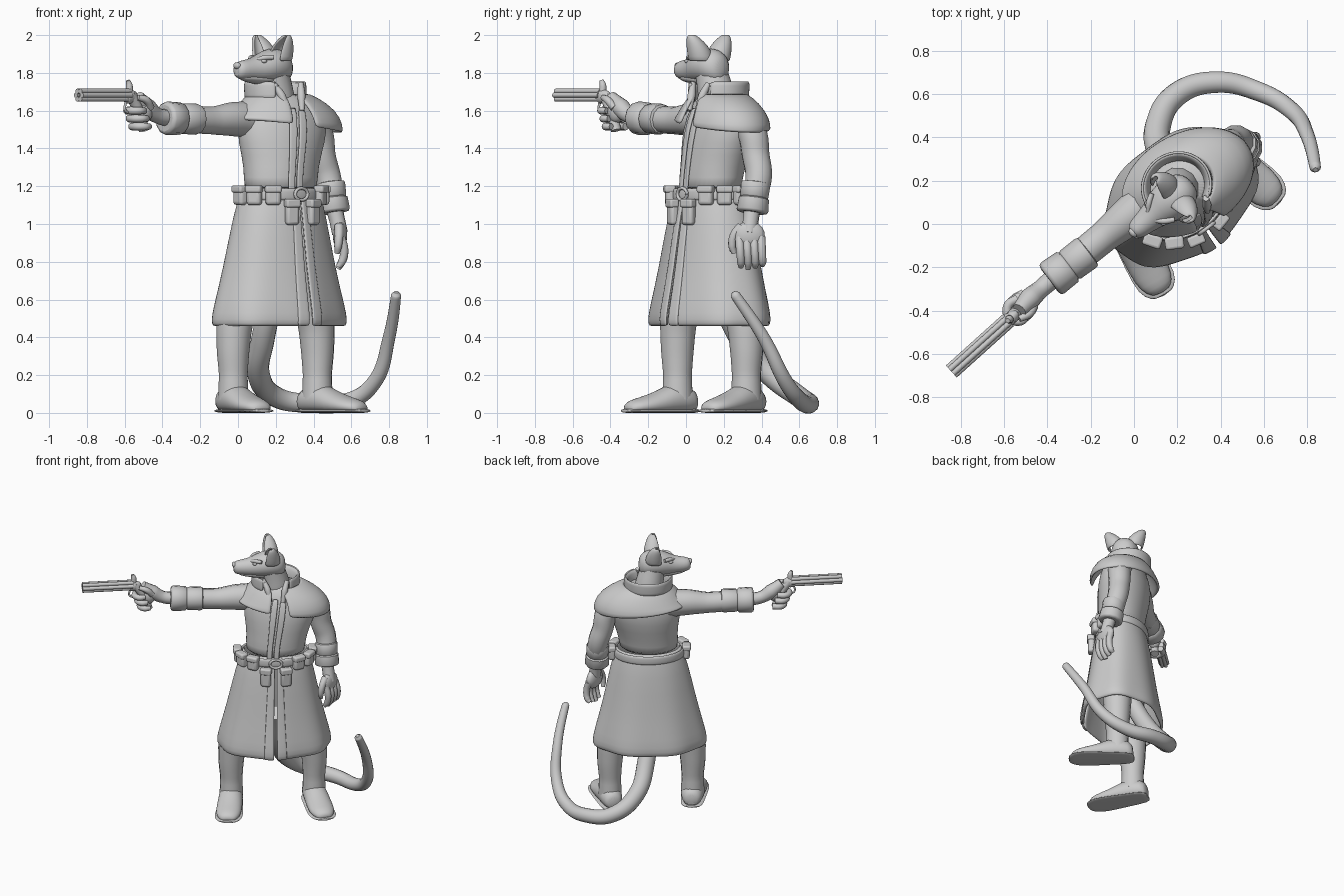
import bpy, math
from math import sin, cos, pi, radians
from mathutils import Matrix, Vector

if "Cube" in bpy.data.objects:
    bpy.data.objects.remove(bpy.data.objects["Cube"])

grey = bpy.data.materials.new("plain_grey")
grey.use_nodes = True
grey.diffuse_color = (0.6, 0.6, 0.6, 1)
grey.node_tree.nodes["Principled BSDF"].inputs["Base Color"].default_value = (0.6, 0.6, 0.6, 1)


def frame(x, y, z, degrees):
    """Local axes: x forward, y to the left, z up."""
    return Matrix.Translation((x, y, z)) @ Matrix.Rotation(radians(degrees), 4, 'Z')


BODY = frame(0.2, 0.115, 0, -53)
CHEST = frame(0.2, 0.115, 0, -61)
HEAD = frame(0.18, 0.12, 0, 221)
GUN = frame(-0.52, -0.39, 1.585, 222)


def finish(ob, smooth=50):
    bpy.ops.object.select_all(action='DESELECT')
    ob.select_set(True)
    bpy.context.view_layer.objects.active = ob
    if ob.type == 'CURVE':
        bpy.ops.object.convert(target='MESH')
        ob = bpy.context.object
    ob.data.materials.clear()
    ob.data.materials.append(grey)
    bpy.ops.object.shade_smooth_by_angle(angle=radians(smooth))
    return ob


def loft(name, rings, mat, closed=True, caps=False, thick=0):
    n = len(rings[0])
    faces = []
    for r in range(len(rings) - 1):
        for i in range(n if closed else n - 1):
            j = (i + 1) % n
            faces.append((r * n + i, r * n + j, r * n + n + j, r * n + n + i))
    if caps:
        faces += [tuple(reversed(range(n))), tuple(range((len(rings) - 1) * n, len(rings) * n))]
    me = bpy.data.meshes.new(name)
    me.from_pydata([p for ring in rings for p in ring], [], faces)
    ob = bpy.data.objects.new(name, me)
    bpy.context.collection.objects.link(ob)
    ob.matrix_world = mat
    if thick:
        cloth = ob.modifiers.new("cloth", 'SOLIDIFY')
        cloth.thickness, cloth.offset = thick, 0
    soft = ob.modifiers.new("round", 'SUBSURF')
    soft.levels = soft.render_levels = 1
    return finish(ob, 60)


def band(name, rows, mat=BODY, start=0, end=2 * pi, folds=0, lift=0, n=40, **kw):
    """Upright shell; rows hold z, centre forward, centre left, depth, width."""
    full = end - start > 6.28
    rings = []
    for k, (z, cx, cy, rx, ry) in enumerate(rows):
        ring = []
        for i in range(n):
            a = start + (end - start) * i / (n if full else n - 1)
            f = 1 + folds * k * cos(7 * a)
            ring.append((cx + rx * f * cos(a), cy + ry * f * sin(a), z - lift * sin(a) * (k == 0)))
        rings.append(ring)
    return loft(name, rings, mat, closed=full, **kw)


def long_loft(name, rows, mat, floor=-9, n=20, **kw):
    """Lying body; rows hold forward, z, half width, half height."""
    rings = [[(x, w * cos(t), max(floor, z + h * sin(t)))
              for t in [2 * pi * i / n for i in range(n)]] for x, z, w, h in rows]
    return loft(name, rings, mat, caps=True, **kw)


def tube(name, pts, mat=None, poly=False, res=4, detail=6):
    """Round limb through points of x, y, z, radius."""
    cu = bpy.data.curves.new(name, 'CURVE')
    cu.dimensions = '3D'
    cu.bevel_depth, cu.bevel_resolution = 1, res
    cu.resolution_u, cu.use_fill_caps = detail, True
    sp = cu.splines.new('POLY' if poly else 'BEZIER')
    seq = sp.points if poly else sp.bezier_points
    seq.add(len(pts) - 1)
    for p, (x, y, z, r) in zip(seq, pts):
        p.co = (x, y, z, 1) if poly else (x, y, z)
        p.radius = r
        if not poly:
            p.handle_left_type = p.handle_right_type = 'AUTO'
    ob = bpy.data.objects.new(name, cu)
    bpy.context.collection.objects.link(ob)
    ob.matrix_world = mat or Matrix()
    return finish(ob)


def ball(name, loc, size, mat):
    bpy.ops.mesh.primitive_uv_sphere_add(segments=20, ring_count=12, radius=1)
    ob = bpy.context.object
    ob.name = name
    ob.matrix_world = mat @ Matrix.Translation(loc) @ Matrix.Diagonal((*size, 1))
    return finish(ob)


def box(name, loc, size, mat, bevel=0.012):
    bpy.ops.mesh.primitive_cube_add(size=1)
    ob = bpy.context.object
    ob.name = name
    ob.data.transform(Matrix.Diagonal((*size, 1)))
    ob.matrix_world = mat @ Matrix.Translation(loc)
    mod = ob.modifiers.new("soft", 'BEVEL')
    mod.width, mod.segments = bevel, 3
    return finish(ob)


def cuff(name, a, b, r):
    """Turned-back sleeve end with a rolled rim."""
    a, b = Vector(a), Vector(b)
    steps = [(0, .8), (.02, .95), (.08, 1), (.46, .97), (.5, .9), (.54, 1.03), (.92, 1.08), (.98, 1), (1, .85)]
    tube(name, [(*a.lerp(b, t), r * k) for t, k in steps], poly=True)


# Coat
skirt = [(1.2, 0, .03, .15, .215), (1.05, 0, .025, .185, .26), (.76, 0, .022, .222, .32),
         (.56, 0, .022, .26, .375), (.49, 0, .022, .27, .388), (.46, 0, .022, .26, .378)]
torso = [(1.16, 0, .03, .158, .215), (1.24, 0, .03, .152, .202), (1.36, -.02, .045, .165, .22),
         (1.5, -.04, .06, .175, .265), (1.62, -.045, .07, .14, .23), (1.7, -.045, .05, .1, .12)]
band("coat_skirt", skirt, start=.025, end=2 * pi - .025, folds=.006, thick=.02)
band("coat_torso", torso, CHEST, caps=True)
for side, lo, hi in (("left", .025, .2), ("right", -.2, -.025)):
    for part, rows, mat in (("skirt", skirt, BODY), ("torso", torso[:-1], CHEST)):
        band(f"{side}_{part}_placket", [(z, x, y, rx + .01, ry + .01) for z, x, y, rx, ry in rows],
             mat, start=lo, end=hi, n=5, folds=.006 * (part == "skirt"), thick=.014)
band("shoulder_cape", [(1.52, -.045, .078, .222, .325), (1.56, -.045, .078, .212, .31),
                       (1.63, -.045, .07, .178, .245), (1.69, -.045, .04, .13, .15)], CHEST,
     start=.2, end=2 * pi - .2, lift=.04, thick=.022)
band("collar", [(1.64, -.044, .033, .125, .135), (1.7, -.044, .033, .13, .14), (1.75, -.048, .033, .15, .16)],
     start=.5, end=2 * pi - .5, thick=.022)
band("collar_fold", [(1.66, -.046, .033, .152, .162), (1.71, -.048, .033, .15, .16), (1.755, -.05, .033, .152, .162)],
     start=.6, end=2 * pi - .6, thick=.016)
for s in (-1, 1):
    tube("lapel", [(.06, .033 + s * .085, 1.745, .015), (.09, .045 + s * .06, 1.68, .022),
                   (.115, .05 + s * .045, 1.6, .014)], CHEST)

# Belt with pouches
band("belt", [(z, 0, .027, .176, .24) for z in (1.125, 1.15, 1.19)], thick=.016)
for a in (-1.6, -1.12, -.66, .66, 1.12, 1.6):
    m = BODY @ frame(.19 * cos(a), .027 + .257 * sin(a), 1.155, math.degrees(math.atan2(sin(a) / .25, cos(a) / .18)))
    box("pouch", (0, 0, -.005), (.052, .08, .1), m, .018)
    box("pouch_flap", (.004, 0, .03), (.058, .088, .04), m, .012)
for s in (-1, 1):
    m = BODY @ frame(.2, .027 + s * .07, 1.06, s * 14)
    box("hanging_pouch", (0, 0, 0), (.045, .072, .13), m, .016)
    box("hanging_pouch_flap", (.004, 0, .05), (.05, .08, .045), m, .01)
ring = [(.19, .027 + .042 * cos(t), 1.158 + .032 * sin(t), .009) for t in [2 * pi * i / 16 for i in range(17)]]
tube("belt_buckle", ring, BODY, poly=True, res=2)

# Head
tube("neck", [(.21, .17, 1.58, .1), (.2, .16, 1.68, .1), (.185, .135, 1.8, .088)])
long_loft("head", [(-.115, 1.82, .035, .045), (-.085, 1.83, .08, .085), (-.02, 1.84, .1, .095),
                   (.05, 1.835, .095, .088), (.11, 1.82, .07, .07), (.17, 1.815, .056, .057),
                   (.225, 1.815, .048, .05), (.252, 1.815, .03, .035)], HEAD)
ball("nose", (.245, 0, 1.838), (.016, .024, .018), HEAD)
long_loft("lower_jaw", [(0, 1.765, .065, .035), (.08, 1.768, .058, .032), (.19, 1.775, .042, .024),
                        (.22, 1.78, .02, .012)], HEAD)
for s in (-1, 1):
    ball("eye", (.105, s * .058, 1.862), (.016, .014, .011), HEAD)
    tube("brow", [(.06, s * .08, 1.882, .012), (.1, s * .055, 1.88, .014), (.13, s * .025, 1.868, .01)], HEAD)
    band("ear", [(1.86, -.005, s * .055, .062, .062), (1.915, -.005, s * .07, .058, .06),
                 (1.96, -.002, s * .095, .043, .043), (1.988, 0, s * .114, .024, .025),
                 (1.999, 0, s * .122, .008, .01)], HEAD, start=.8, end=2 * pi - .8, n=16, thick=.014)

# Raised right arm
tube("right_sleeve", [(.09, .13, 1.55, .1), (-.03, .03, 1.555, .09), (-.14, -.06, 1.548, .073), (-.3, -.19, 1.56, .07)])
cuff("right_cuff", (-.21, -.125, 1.555), (-.39, -.26, 1.56), .083)
tube("right_wrist", [(-.36, -.24, 1.56, .045), (-.43, -.3, 1.575, .042), (-.48, -.345, 1.615, .05),
                     (-.53, -.4, 1.67, .036)])
ball("right_palm", (-.03, 0, .01), (.05, .042, .06), GUN)
for i in range(3):
    z, x = .015 - .042 * i, .01 - .018 * i
    tube("right_finger", [(x - .03, -.045, z, .02), (x + .03, -.05, z, .021), (x + .058, 0, z, .021),
                          (x + .03, .042, z, .02), (x - .01, .04, z, .016)], GUN)
tube("right_thumb", [(-.05, .03, .03, .022), (-.01, .042, .07, .02), (.04, .03, .085, .015)], GUN)

# Pistol
tube("grip", [(.07, 0, .1, .03), (.03, 0, .05, .03), (-.01, 0, -.03, .028), (-.03, 0, -.09, .028)], GUN)
long_loft("pistol_frame", [(.02, .09, .015, .02), (.05, .09, .03, .037), (.1, .09, .034, .042),
                           (.11, .09, .02, .02)], GUN)
for i in range(6):
    y, z = .024 * cos(pi * i / 3), .097 + .024 * sin(pi * i / 3)
    tube("barrel", [(.08, y, z, .0135), (.435, y, z, .0135)], GUN, poly=True)
tube("barrel_core", [(.08, 0, .097, .015), (.42, 0, .097, .015)], GUN, poly=True)
tube("hammer", [(.075, 0, .12, .02), (.075, 0, .15, .018), (.085, 0, .175, .011)], GUN)
tube("trigger_guard", [(.1, 0, .06, .007), (.105, 0, .02, .007), (.07, 0, 0, .007)], GUN)

# Lowered left arm
tube("left_sleeve", [(.37, .29, 1.57, .085), (.425, .35, 1.48, .08), (.445, .37, 1.36, .074),
                     (.475, .385, 1.25, .072), (.5, .36, 1.14, .066)])
cuff("left_cuff", (.488, .37, 1.22), (.51, .35, 1.06), .08)
tube("left_wrist", [(.51, .35, 1.08, .044), (.525, .343, 1.02, .042), (.54, .335, .95, .042)])
ball("left_palm", (.54, .335, .94), (.038, .082, .075), Matrix())
for i in range(4):
    y = .283 + .038 * i
    tube("left_finger", [(.545, y, .93, .024), (.562, y + .004, .86, .023), (.55, y + .008, .8, .021),
                         (.53, y + .008, .762 + .01 * abs(i - 1), .014)])
tube("left_thumb", [(.535, .295, .99, .025), (.535, .255, .94, .023), (.53, .245, .885, .021), (.525, .255, .845, .014)])

# Legs and boots
for side, x, y, heading, top, reach in (("right", -.025, -.045, -60, (.09, .03), 1.1),
                                        ("left", .42, .32, -41, (.32, .2), 1.13)):
    m = frame(x, y, 0, heading)
    tube(f"{side}_leg", [(*top, .9, .11), (x * .9 + top[0] * .1, y * .9 + top[1] * .1, .5, .1), (x, y, .36, .09),
                         (x, y, .2, .077), (x, y, .07, .082)], res=6)
    boot = [(-.1, .05, .04, .045), (-.075, .07, .075, .07), (.03, .075, .085, .09), (.1, .05, .088, .07),
            (.2, .035, .092, .048), (.26, .03, .07, .038), (.285, .02, .035, .022)]
    long_loft(f"{side}_boot", [(d * reach, z, w, h) for d, z, w, h in boot], m, floor=.012)
    sole = [(-.108, .035), (-.085, .08), (.03, .085), (.2, .105), (.27, .085), (.3, .04)]
    long_loft(f"{side}_sole", [(d * reach, .011, w, .011) for d, w in sole], m, floor=0)

# Tail
tube("tail", [(.2, .16, .68, .06), (.13, .3, .38, .062), (.11, .45, .2, .06), (.2, .6, .085, .055),
              (.38, .655, .05, .05), (.58, .61, .06, .045), (.72, .53, .16, .04),
              (.8, .41, .4, .033), (.837, .26, .625, .026), (.838, .25, .64, .012)], res=6, detail=10)
